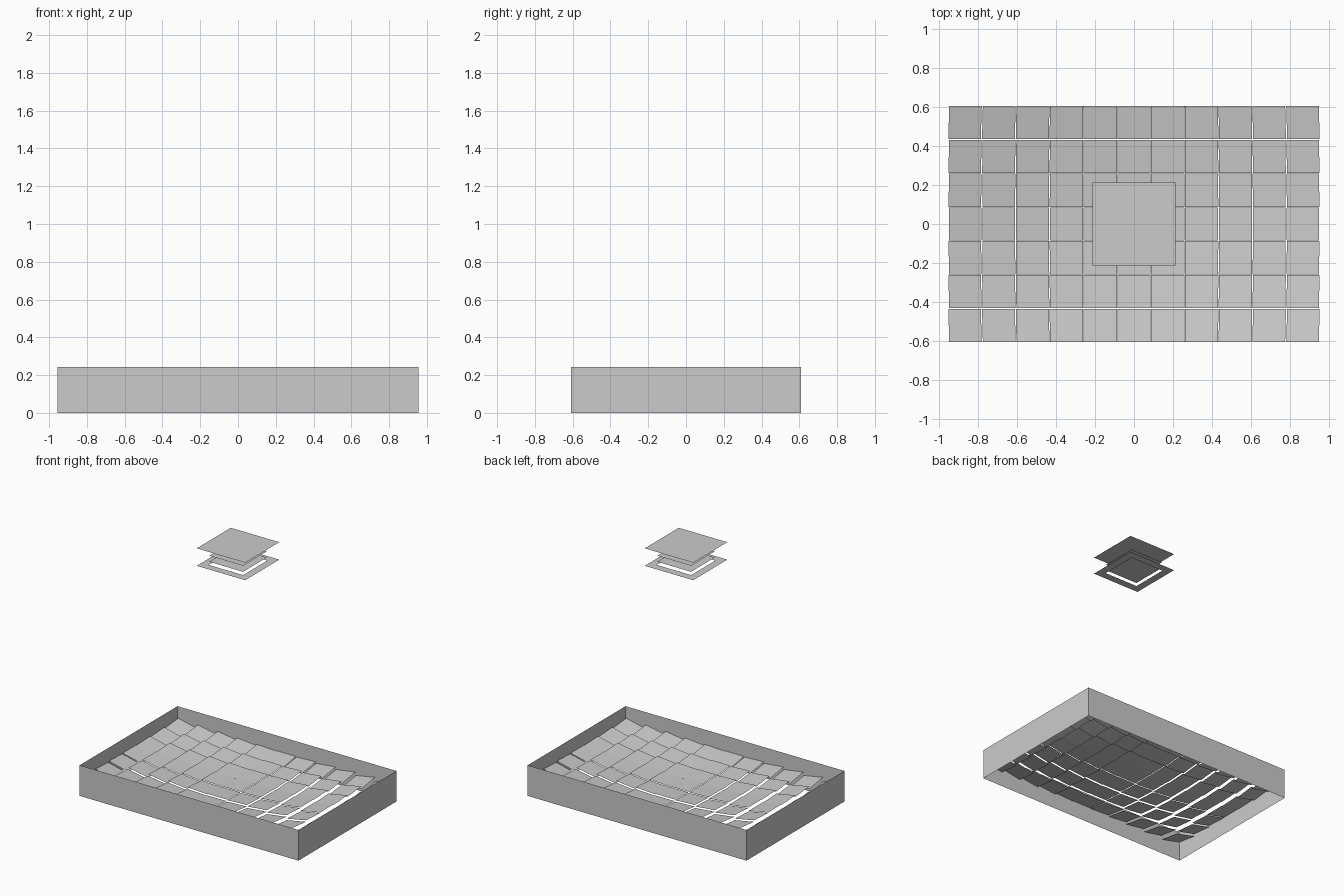
import bpy
from mathutils import Vector

if "Cube" in bpy.data.objects:
    bpy.data.objects.remove(bpy.data.objects["Cube"])


def add_mesh(name, verts, faces):
    mesh = bpy.data.meshes.new(name)
    mesh.from_pydata([tuple(v) for v in verts], [], faces)
    mesh.update()
    obj = bpy.data.objects.new(name, mesh)
    bpy.context.collection.objects.link(obj)
    return obj


def square(hx, hy, z):
    return [(-hx, -hy, z), (hx, -hy, z), (hx, hy, z), (-hx, hy, z)]


def plate(name, half, z):
    return add_mesh(name, square(half, half, z), [(0, 1, 2, 3)])


RING = [(i, (i + 1) % 4, (i + 1) % 4 + 4, i + 4) for i in range(4)]

# Thin open tray walls
add_mesh("tray_walls", square(0.955, 0.61, 0) + square(0.955, 0.61, 0.242), RING)

# Flat mirror tiles, each tilted to reflect overhead light to the receiver
PITCH, HALF = 0.173, 0.0855
target = Vector((0, 0, 1.88))
verts, faces = [], []
for row in range(-3, 4):
    for col in range(-5, 6):
        x, y = col * PITCH, row * PITCH
        c = Vector((x, y, 0.11 + 0.012 * (x * x + y * y)))
        n = ((target - c).normalized() + Vector((0, 0, 1))).normalized()
        u = Vector((n.z, 0, -n.x)).normalized()
        v = n.cross(u)
        k = len(verts)
        verts += [c + HALF * (a * u + b * v)
                  for a, b in ((-1, -1), (1, -1), (1, 1), (-1, 1))]
        faces.append((k, k + 1, k + 2, k + 3))
add_mesh("mirror_tiles", verts, faces)

# Floating receiver: cover plate, two inner plates and a lower frame
plate("receiver_cover", 0.212, 2.0)
plate("receiver_upper_plate", 0.148, 1.935)
plate("receiver_lower_plate", 0.148, 1.887)
add_mesh("receiver_frame", square(0.212, 0.212, 1.862) + square(0.15, 0.15, 1.862), RING)
